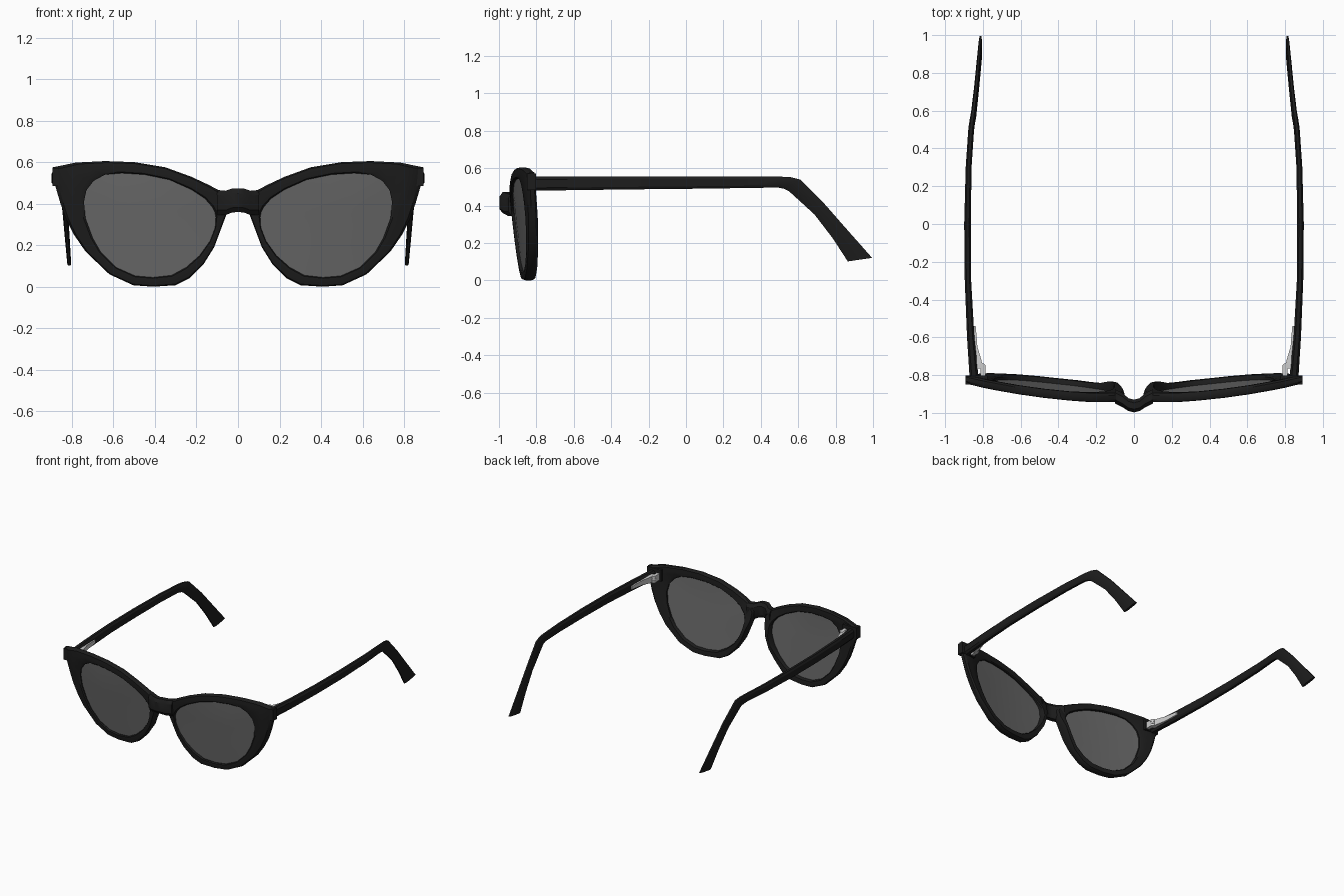
import bpy, bmesh, math

if "Cube" in bpy.data.objects:
    bpy.data.objects.remove(bpy.data.objects["Cube"])


def material(name, rgba):
    m = bpy.data.materials.new(name)
    m.diffuse_color = rgba
    m.use_nodes = True
    m.node_tree.nodes["Principled BSDF"].inputs["Base Color"].default_value = m.diffuse_color
    return m


BLACK = material("black_acetate", (0.012, 0.012, 0.012, 1))
TINT = material("grey_tint", (0.14, 0.14, 0.14, 0.85))


def loft(name, rings, mat=None, loop=False, mirror=True):
    """Skin closed rings of points; either close the path or cap both ends."""
    bm = bmesh.new()
    rows = [[bm.verts.new(p) for p in r] for r in rings]
    pairs = list(zip(rows, rows[1:]))
    if loop:
        pairs.append((rows[-1], rows[0]))
    else:
        bm.faces.new(rows[0])
        bm.faces.new(rows[-1])
    for a, b in pairs:
        for i in range(len(a)):
            j = (i + 1) % len(a)
            bm.faces.new((a[i], a[j], b[j], b[i]))
    bmesh.ops.recalc_face_normals(bm, faces=bm.faces)
    me = bpy.data.meshes.new(name)
    bm.to_mesh(me)
    bm.free()
    ob = bpy.data.objects.new(name, me)
    bpy.context.collection.objects.link(ob)
    if mat:
        me.materials.append(mat)
    bpy.ops.object.select_all(action='DESELECT')
    bpy.context.view_layer.objects.active = ob
    ob.select_set(True)
    bpy.ops.object.shade_smooth_by_angle(angle=math.radians(32))
    if mirror:
        mod = ob.modifiers.new("Mirror", 'MIRROR')
        mod.use_mirror_merge = False
    return ob


def box(name, x0, x1, y0, y1, z0, z1, mat=None):
    ring = lambda y: [(x0, y, z0), (x1, y, z0), (x1, y, z1), (x0, y, z1)]
    return loft(name, [ring(y0), ring(y1)], mat)


# Curved, tilted front surface and thickness of the frame
def front_y(x, z):
    return -0.95 + 0.13 * x * x + 0.055 * max(0, 0.5 - z) / 0.5


def thickness(x, z):
    nose = math.exp(-((x - 0.12) ** 2 + (z - 0.26) ** 2) / 0.012)
    return 0.06 - 0.02 * z + 0.035 * nose


# Cat-eye rim: outer outline paired with lens opening
OUTER = [(.075, .455), (.14, .49), (.226, .53), (.35, .575), (.50, .60), (.64, .605),
         (.78, .598), (.893, .575), (.88, .485), (.855, .40), (.83, .33), (.79, .25),
         (.735, .17), (.62, .06), (.505, .007), (.41, 0), (.30, .007), (.235, .04),
         (.165, .11), (.115, .19), (.085, .27), (.055, .35), (.05, .41)]
INNER = [(.125, .385), (.16, .425), (.225, .468), (.33, .515), (.45, .54), (.56, .547),
         (.64, .54), (.695, .51), (.73, .465), (.742, .41), (.735, .33), (.70, .235),
         (.66, .165), (.585, .092), (.495, .052), (.41, .045), (.32, .055), (.25, .093),
         (.185, .15), (.135, .22), (.11, .285), (.107, .335), (.112, .36)]
SECTION = [(0, .3), (.12, .04), (.5, 0), (.9, .02), (1, .15),
           (1, .85), (.9, .98), (.5, 1), (.12, .97), (0, .75)]
rim = []
for (ox, oz), (ix, iz) in zip(OUTER, INNER):
    ring = []
    for t, d in SECTION:
        x, z = ox + (ix - ox) * t, oz + (iz - oz) * t
        ring.append((x, front_y(x, z) + d * thickness(x, z), z))
    rim.append(ring)
loft("rim", rim, BLACK, loop=True)

# Tinted lens
lens = []
for depth, scales in ((.032, (.25, .6, 1.02)), (.016, (1.02, .6, .25))):
    for s in scales:
        pts = [(.42 + (x - .42) * s, .31 + (z - .31) * s) for x, z in INNER]
        lens.append([(x, front_y(x, z) + depth, z) for x, z in pts])
loft("lens", lens, TINT)

# Arched bridge: x, front y, back y, bottom z, top z
half = [(0, -.997, -.93, .36, .472), (.03, -.99, -.922, .357, .472),
        (.06, -.97, -.895, .345, .462), (.1, -.95, -.875, .345, .466)]
CORNERS = [(.25, 0), (.75, 0), (1, .2), (1, .8), (.75, 1), (.25, 1), (0, .8), (0, .2)]
stations = [(-x, *r) for x, *r in half[:0:-1]] + half
loft("bridge", [[(x, f + (b - f) * u, lo + (hi - lo) * v) for u, v in CORNERS]
                for x, f, b, lo, hi in stations], BLACK, mirror=False)

# Endpiece block behind each upper corner
box("endpiece", .775, .893, -.85, -.802, .485, .572, BLACK)

# Temple arm: top y, z, bottom y, z, outer x, inner x
ARM = [(-.82, .555, -.82, .48, .870, .822), (-.6, .555, -.6, .483, .884, .845),
       (-.3, .556, -.3, .487, .896, .862), (0, .556, 0, .49, .899, .864),
       (.3, .556, .3, .494, .891, .86), (.51, .555, .49, .497, .877, .847),
       (.56, .552, .525, .49, .870, .842), (.61, .54, .55, .478, .862, .836),
       (.74, .41, .687, .353, .846, .822), (.87, .262, .785, .225, .834, .812),
       (.995, .121, .865, .102, .822, .804)]
loft("temple_arm", [[(xi + (xo - xi) * u, yb + (yt - yb) * v, zb + (zt - zb) * v)
                     for u, v in CORNERS] for yt, zt, yb, zb, xo, xi in ARM], BLACK)

# Metal hinge: knuckles, frame leaf and tapered arm leaf
for i, z in enumerate((.493, .511, .529)):
    circle = [(.803 + .018 * math.cos(a), -.755 + .018 * math.sin(a))
              for a in (k * math.tau / 12 for k in range(12))]
    loft(f"hinge_knuckle_{i + 1}", [[(x, y, h) for x, y in circle] for h in (z, z + .016)])
box("hinge_frame_leaf", .787, .812, -.81, -.755, .494, .544)
LEAF = [(-.765, .80, .835, .025), (-.72, .808, .845, .023),
        (-.65, .829, .85, .018), (-.54, .838, .86, .012)]
loft("hinge_arm_leaf", [[(a, y, .519 - h), (b, y, .519 - h), (b, y, .519 + h), (a, y, .519 + h)]
                        for y, a, b, h in LEAF])
